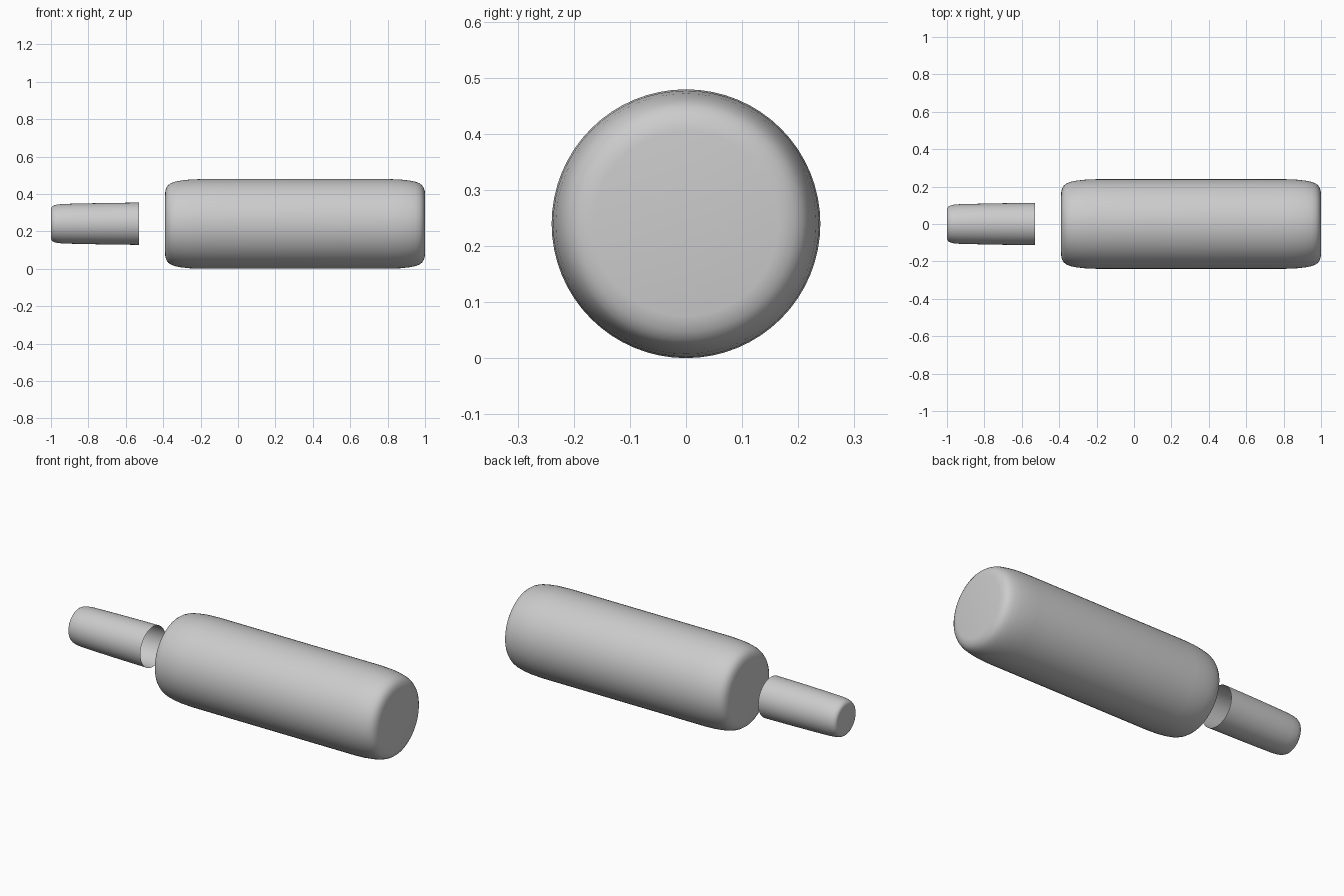
import bpy, math

if "Cube" in bpy.data.objects:
    bpy.data.objects.remove(bpy.data.objects["Cube"])

SEGMENTS = 64
AXIS_Z = 0.24


def lathe_x(name, profile, axis_z=AXIS_Z):
    """Revolve (x, radius) points around a line parallel to x; radius 0 makes a pole."""
    verts, rings, faces = [], [], []
    for x, r in profile:
        count = 1 if r == 0 else SEGMENTS
        rings.append(range(len(verts), len(verts) + count))
        for i in range(count):
            a = 2 * math.pi * i / SEGMENTS
            verts.append((x, r * math.cos(a), axis_z + r * math.sin(a)))
    for a, b in zip(rings, rings[1:]):
        for i in range(SEGMENTS):
            j = (i + 1) % SEGMENTS
            if len(a) == 1:
                faces.append((a[0], b[j], b[i]))
            elif len(b) == 1:
                faces.append((a[i], a[j], b[0]))
            else:
                faces.append((a[i], a[j], b[j], b[i]))
    mesh = bpy.data.meshes.new(name)
    mesh.from_pydata(verts, [], faces)
    mesh.flip_normals()
    mesh.update()
    obj = bpy.data.objects.new(name, mesh)
    bpy.context.collection.objects.link(obj)
    bpy.ops.object.select_all(action='DESELECT')
    obj.select_set(True)
    bpy.context.view_layer.objects.active = obj
    bpy.ops.object.shade_smooth_by_angle(angle=math.radians(50))
    return obj


# Main roller: flat ends with soft, long-tapered shoulders, mirrored end to end
left, right = -0.39, 1.0
shoulder = [(0, 0), (0, 0.165), (0.002, 0.178), (0.007, 0.193), (0.016, 0.207),
            (0.03, 0.217), (0.05, 0.225), (0.085, 0.232), (0.13, 0.237), (0.19, 0.2395)]
body = [(left + d, r) for d, r in shoulder]
body += [(right - d, r) for d, r in reversed(shoulder)]
lathe_x("roller_body", body)

# Separate handle: closed rounded outer end, slight flare, open hollow inner end
handle = [(-1.0, 0), (-1.0, 0.078), (-0.998, 0.086), (-0.993, 0.093), (-0.982, 0.099),
          (-0.965, 0.103), (-0.93, 0.106), (-0.85, 0.108), (-0.7, 0.111), (-0.53, 0.113)]
lathe_x("handle_sleeve", handle, AXIS_Z + 0.001)
